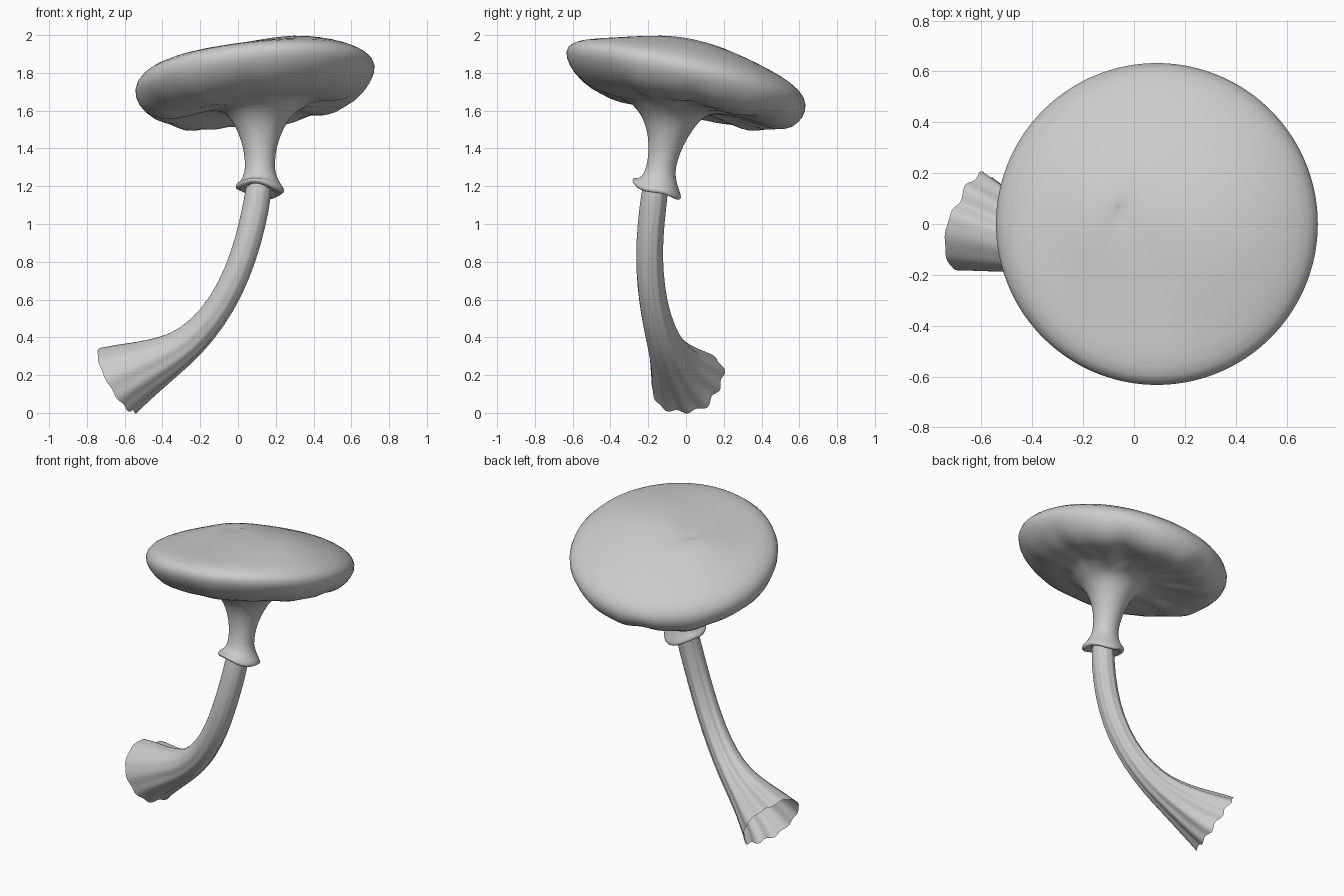
import bpy, math
from mathutils import Vector

if "Cube" in bpy.data.objects:
    bpy.data.objects.remove(bpy.data.objects["Cube"])

def loft(name, rings, tip=None):
    """Skin a list of closed vertex rings, optionally closing to a point, then smooth."""
    n = len(rings[0])
    verts = [p for r in rings for p in r]
    faces = []
    for i in range(len(rings) - 1):
        for j in range(n):
            k = (j + 1) % n
            faces.append((i*n + j, i*n + k, (i+1)*n + k, (i+1)*n + j))
    if tip:
        verts.append(tip)
        b = (len(rings) - 1) * n
        faces += [(b + j, b + (j+1) % n, len(verts) - 1) for j in range(n)]
    me = bpy.data.meshes.new(name)
    me.from_pydata(verts, [], faces)
    ob = bpy.data.objects.new(name, me)
    bpy.context.collection.objects.link(ob)
    for p in me.polygons:
        p.use_smooth = True
    m = ob.modifiers.new("smooth", 'SUBSURF')
    m.levels = m.render_levels = 1

def angles(n):
    return [2 * math.pi * j / n for j in range(n)]

def cap_ring(cx, cy, z, r, sx, sy, wave):
    """Tilted circle whose height is rippled by wave(angle)."""
    return [(cx + r*math.cos(a), cy + r*math.sin(a),
             z + r*(sx*math.cos(a) + sy*math.sin(a)) + wave(a)) for a in angles(72)]

def gills(a):
    # wrinkles fade towards the front
    return (.65 + .35*math.sin(a)) * (.006*math.sin(15*a + math.sin(3*a)) + .010*math.sin(7*a + 1))

rings = []
# collar and neck (height, radius), leaning back as they rise
neck = [(1.19, .07), (1.168, .108), (1.178, .13), (1.2, .128), (1.225, .1),
        (1.27, .08), (1.33, .078), (1.41, .088), (1.5, .12), (1.575, .165), (1.612, .225)]
for i, (z, r) in enumerate(neck):
    cy = -.155 + max(0, z - 1.2) * .23
    sx, sy = (-.12, -.3) if i < 4 else (0, -.12) if i in (4, 10) else (0, 0)
    ruffle = .008 if i < 4 else 0
    rings.append(cap_ring(.116, cy, z, r, sx, sy, lambda a: ruffle * math.sin(3*a + .6)))

# wrinkled underside of the cap out to the rim
under = [(1.618, .31, -.15), (1.605, .395, -.19), (1.605, .48, -.21),
         (1.64, .565, -.22), (1.705, .622, -.22), (1.775, .643, -.22)]
for z, r, sy in under:
    amount = min(1, (1.79 - z) / .15)
    cy = -.03 if r < .35 else 0
    rings.append(cap_ring(.09, cy, z, r, .1, sy, lambda a: amount * gills(a)))

# domed top, uneven, sinking towards a small dimple
for z, r in [(1.832, .607), (1.875, .515), (1.91, .4), (1.938, .28), (1.946, .16), (1.94, .05)]:
    s = .3 + .7 * r / .6
    drift = max(0, .35 - r)
    lump = .05 * min(r, .6 - r) if r < .6 else 0
    rings.append(cap_ring(.09 - .42*drift, .12*drift, z, r, .09, -.21*s,
                          lambda a: lump * (math.cos(2*a + .3) + math.cos(a + .4))))
loft("mushroom_cap", rings, (-.06, .05, 1.925))

# curved hollow stalk flaring to a pleated open foot: x, y, z, radius
path = [
    (.112, -.155, 1.24, .062), (.108, -.167, 1.16, .07), (.077, -.187, 1.0, .07),
    (.03, -.197, .83, .07), (-.038, -.187, .66, .071), (-.135, -.16, .5, .075),
    (-.255, -.12, .373, .088), (-.365, -.085, .303, .11), (-.48, -.05, .245, .144),
    (-.57, -.018, .203, .175), (-.635, .006, .173, .197),
]
pts = [Vector(p[:3]) for p in path]
last = len(pts) - 1
stalk = []
for i, p in enumerate(pts):
    t = (pts[min(i + 1, last)] - pts[max(i - 1, 0)]).normalized()
    if i == last:
        t = Vector((-.83, .28, -.48)).normalized()
    u = Vector((0, 1, 0))
    u = (u - t * u.dot(t)).normalized()
    v = u.cross(t)
    if v.z < 0 and i > 5:
        v = -v
    depth = .02 + .08 * min(1, i / 7)
    ring = []
    for a in angles(60):
        # pleats gather on the lower back side; the front stays smooth
        weight = .15 + .85 * (.5 + .5 * math.cos(a + .8))
        pleat = weight * (.5 * math.sin(11*a) + .4 * math.sin(5*a + 1))
        # deep fold on the upper side
        fold = 1.6 * math.exp(-((a - 1.1) / .22) ** 2)
        r = path[i][3] * (1 + depth * (pleat - fold))
        end = .01 * weight * math.sin(11*a + .5) if i == last else 0
        ring.append(p + u*r*math.cos(a) + v*r*math.sin(a) + t*end)
    stalk.append(ring)
loft("mushroom_stalk", stalk)
